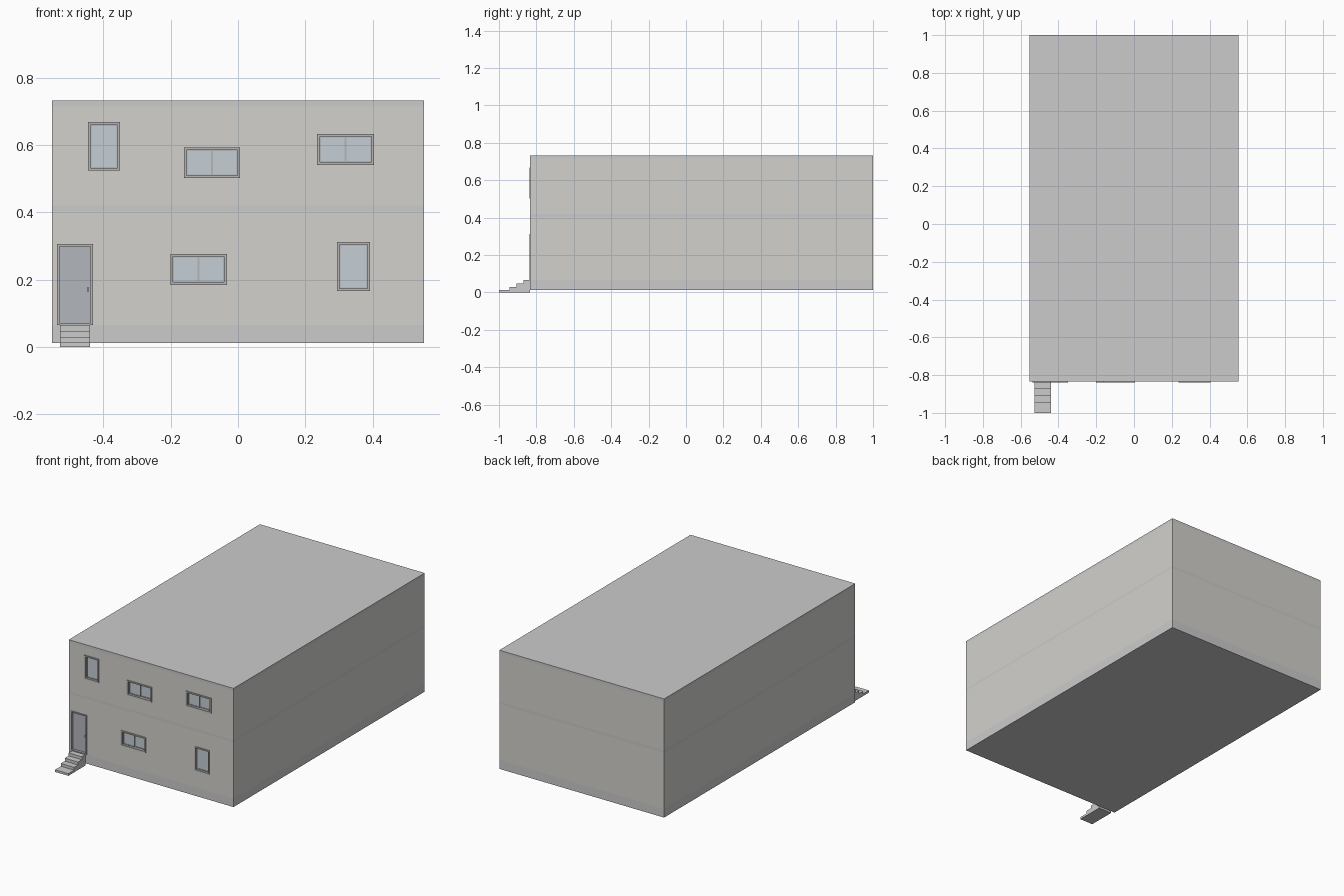
import bpy, bmesh

if "Cube" in bpy.data.objects:
    bpy.data.objects.remove(bpy.data.objects["Cube"])

FRONT, BACK, HALF_W = -0.833, 1.0, 0.553   # wall planes
WALL_T = 0.03


def material(name, rgb):
    m = bpy.data.materials.new(name)
    m.diffuse_color = (*rgb, 1)
    m.use_nodes = True
    m.node_tree.nodes["Principled BSDF"].inputs["Base Color"].default_value = m.diffuse_color
    return m


SLAB = material("concrete", (0.60, 0.60, 0.59))
WALL = material("plaster", (0.65, 0.64, 0.61))
FRAME = material("frame_grey", (0.47, 0.47, 0.47))
GLASS = material("glass", (0.56, 0.62, 0.66))
DOOR = material("door_paint", (0.45, 0.47, 0.50))


def finish(name, bm, mat=None):
    bmesh.ops.recalc_face_normals(bm, faces=bm.faces)
    me = bpy.data.meshes.new(name)
    bm.to_mesh(me)
    bm.free()
    ob = bpy.data.objects.new(name, me)
    bpy.context.collection.objects.link(ob)
    if mat:
        me.materials.append(mat)
    return ob


def add_box(bm, x0, x1, y0, y1, z0, z1):
    vs = bmesh.ops.create_cube(bm, size=1)["verts"]
    for v in vs:
        v.co = (x1 if v.co.x > 0 else x0, y1 if v.co.y > 0 else y0, z1 if v.co.z > 0 else z0)


def box(name, dims, mat=None):
    bm = bmesh.new()
    add_box(bm, *dims)
    return finish(name, bm, mat)


def ring(name, a0, a1, b0, b1, t, c0, c1, mat, upright):
    """Rectangular tube: a hollow a-b rectangle of thickness t, from c0 to c1."""
    bm = bmesh.new()
    loops = []
    for c in (c0, c1):
        for i in (0, t):
            pts = [(a0 + i, b0 + i), (a1 - i, b0 + i), (a1 - i, b1 - i), (a0 + i, b1 - i)]
            loops.append([bm.verts.new((a, c, b) if upright else (a, b, c)) for a, b in pts])
    o0, i0, o1, i1 = loops
    for p, q in ((o0, i0), (i0, i1), (i1, o1), (o1, o0)):
        for k in range(4):
            n = (k + 1) % 4
            bm.faces.new((p[k], p[n], q[n], q[k]))
    return finish(name, bm, mat)


# Floor and roof slabs
for name, z0, z1 in (("base_slab", 0.012, 0.065), ("upper_floor_slab", 0.404, 0.42),
                     ("roof_slab", 0.715, 0.732)):
    box(name, (-HALF_W, HALF_W, FRONT, BACK, z0, z1), SLAB)

# Storey walls between the slabs
walls = [ring(name, -HALF_W, HALF_W, FRONT, BACK, WALL_T, z0, z1, WALL, False)
         for name, z0, z1 in (("ground_floor_walls", 0.065, 0.404), ("upper_floor_walls", 0.42, 0.715))]

# Openings: x0, x1, z0, z1, number of panes
windows = [
    (-0.446, -0.350, 0.524, 0.668, 1),
    (-0.161, 0.006, 0.502, 0.593, 2),
    (0.235, 0.404, 0.541, 0.633, 2),
    (-0.201, -0.033, 0.185, 0.277, 2),
    (0.294, 0.392, 0.166, 0.312, 1),
]
door = (-0.537, -0.431, 0.065, 0.306)

# Windows: casing, sliding sashes and glass
for n, (x0, x1, z0, z1, panes) in enumerate(windows, 1):
    ring(f"window_{n}_casing", x0, x1, z0, z1, 0.008, FRONT - 0.005, FRONT + 0.025, FRAME, True)
    w = (x1 - x0 - 0.016) / panes
    for p in range(panes):
        a = x0 + 0.008 + p * w
        y = FRONT + 0.008 + 0.004 * p
        ring(f"window_{n}_sash_{p + 1}", a, a + w, z0 + 0.008, z1 - 0.008, 0.003,
             y, y + 0.008, FRAME, True)
        box(f"window_{n}_glass_{p + 1}",
            (a + 0.002, a + w - 0.002, y + 0.003, y + 0.005, z0 + 0.01, z1 - 0.01), GLASS)

# Door: casing, leaf and handle
dx0, dx1, dz0, dz1 = door
ring("door_casing", dx0, dx1, dz0, dz1, 0.007, FRONT - 0.005, FRONT + 0.025, FRAME, True)
box("door_leaf", (dx0 + 0.006, dx1 - 0.006, FRONT + 0.010, FRONT + 0.02, dz0 + 0.006, dz1 - 0.006), DOOR)
box("door_handle", (dx1 - 0.017, dx1 - 0.012, FRONT + 0.003, FRONT + 0.011, 0.165, 0.177), FRAME)

# Cut the openings out of the front wall
bm = bmesh.new()
for x0, x1, z0, z1 in [w[:4] for w in windows] + [(dx0, dx1, dz0 - 0.01, dz1)]:
    add_box(bm, x0 + 0.004, x1 - 0.004, FRONT - 0.05, FRONT + WALL_T + 0.005, z0 + 0.004, z1 - 0.004)
cutter = finish("opening_cutter", bm)
cutter.hide_render = True
cutter.display_type = 'WIRE'
for wall in walls:
    mod = wall.modifiers.new("openings", 'BOOLEAN')
    mod.operation = 'DIFFERENCE'
    mod.solver = 'EXACT'
    mod.object = cutter

# Entrance steps: one stepped side profile (y, z) extruded across
profile = [(FRONT, 0), (-1.0, 0)]
treads = [(-1.0, 0.013), (-0.944, 0.030), (-0.907, 0.048), (-0.870, 0.066)]
for i, (y, z) in enumerate(treads):
    y_next = treads[i + 1][0] if i < 3 else FRONT
    profile += [(y, z), (y_next, z)]
    if i < 3:
        continue
bm = bmesh.new()
face = bm.faces.new([bm.verts.new((-0.528, y, z)) for y, z in profile])
ext = bmesh.ops.extrude_face_region(bm, geom=[face], use_keep_orig=True)["geom"]
bmesh.ops.translate(bm, vec=(0.089, 0, 0), verts=[g for g in ext if isinstance(g, bmesh.types.BMVert)])
finish("entrance_steps", bm, SLAB)
